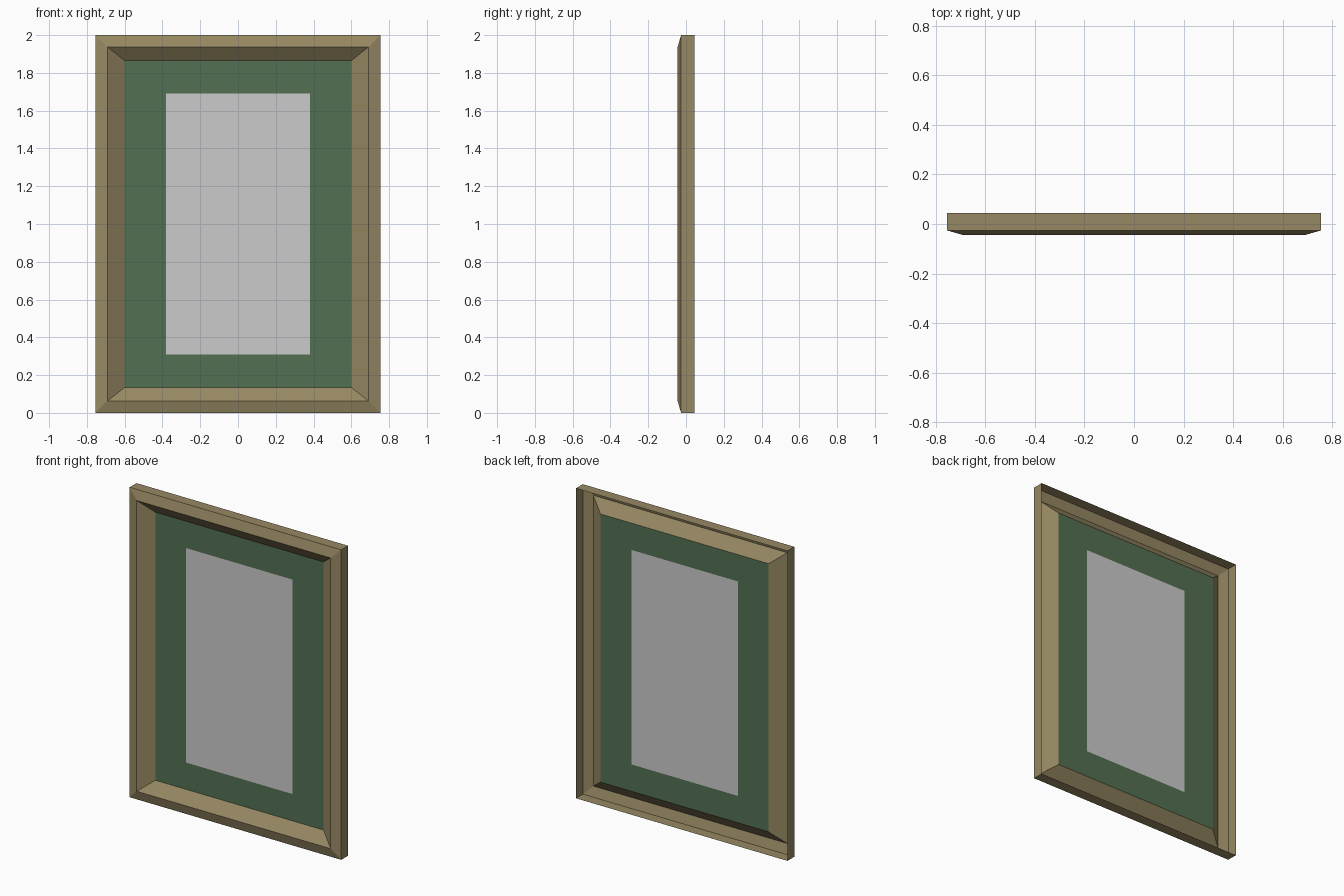
import bpy

if "Cube" in bpy.data.objects:
    bpy.data.objects.remove(bpy.data.objects["Cube"])


def material(name, rgb):
    m = bpy.data.materials.new(name)
    m.diffuse_color = (*rgb, 1)
    m.use_nodes = True
    m.node_tree.nodes["Principled BSDF"].inputs["Base Color"].default_value = m.diffuse_color
    return m


def rect(half_w, half_h, y, mid=1.0):
    """Four corners of an upright rectangle, anticlockwise seen from the front."""
    return [(sx * half_w, y, mid + sz * half_h)
            for sx, sz in ((-1, -1), (1, -1), (1, 1), (-1, 1))]


def nested_rects(name, loops, mat=None, fill=False):
    """Bridge successive rectangles with mitred faces, optionally filling the last."""
    verts = [v for loop in loops for v in rect(*loop)]
    faces = []
    for k in range(len(loops) - 1):
        a, b = 4 * k, 4 * k + 4
        for i in range(4):
            j = (i + 1) % 4
            faces.append((a + i, a + j, b + j, b + i))
    if fill:
        n = len(verts)
        faces.append((n - 4, n - 3, n - 2, n - 1))
    mesh = bpy.data.meshes.new(name)
    mesh.from_pydata(verts, [], faces)
    if mat:
        mesh.materials.append(mat)
    obj = bpy.data.objects.new(name, mesh)
    bpy.context.collection.objects.link(obj)
    return obj


wood = material("aged_gold", (0.31, 0.25, 0.125))
green = material("green_mat", (0.086, 0.16, 0.086))

PANEL_Y = 0.015
INNER = (0.60, 0.865, PANEL_Y)
PICTURE = (0.38, 0.692, PANEL_Y)

# Moulding: open-backed shell with side wall, raised ridge and inward slope
nested_rects("frame", [
    (0.755, 1.0, 0.044),
    (0.755, 1.0, -0.026),
    (0.692, 0.938, -0.044),
    INNER,
], wood)

# Green border around the picture
nested_rects("mat_border", [INNER, PICTURE], green)

# Plain picture area
nested_rects("picture", [PICTURE], fill=True)
